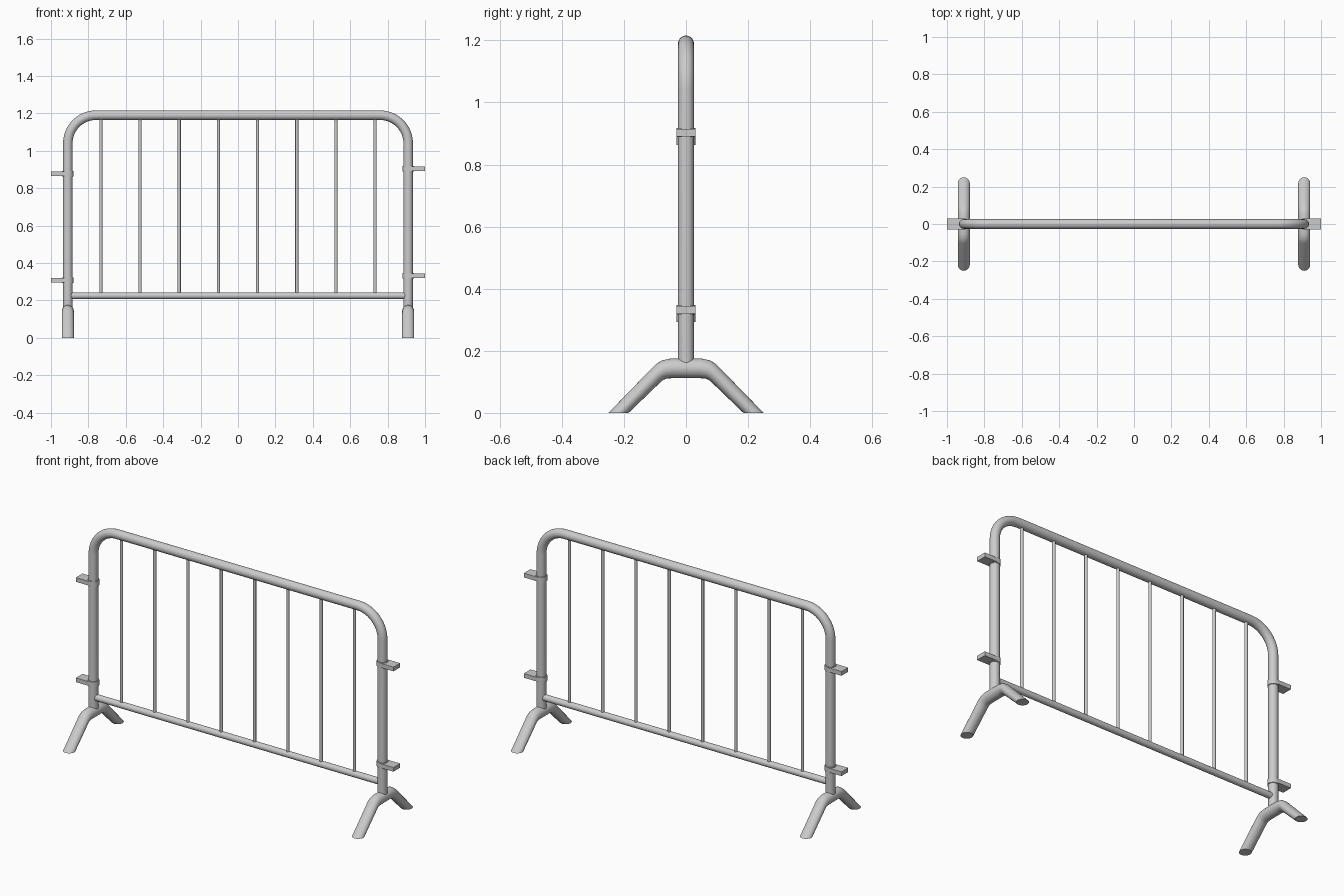
import bpy, math
from mathutils import Vector

if "Cube" in bpy.data.objects:
    bpy.data.objects.remove(bpy.data.objects["Cube"])

POST_X, TUBE_R, SIDES = 0.91, 0.0255, 24


def loft(name, rings, sides=SIDES):
    """Skin elliptical rings given as (centre, half-axis u, half-axis v), capped at both ends."""
    verts, faces = [], []
    for c, u, v in rings:
        for k in range(sides):
            a = 2 * math.pi * k / sides
            verts.append(Vector(c) + Vector(u) * math.cos(a) + Vector(v) * math.sin(a))
    for i in range(len(rings) - 1):
        for k in range(sides):
            n = (k + 1) % sides
            faces.append((i * sides + k, i * sides + n, (i + 1) * sides + n, (i + 1) * sides + k))
    faces.append(tuple(reversed(range(sides))))
    faces.append(tuple(range(len(verts) - sides, len(verts))))
    mesh = bpy.data.meshes.new(name)
    mesh.from_pydata(verts, [], faces)
    ob = bpy.data.objects.new(name, mesh)
    bpy.context.collection.objects.link(ob)
    bpy.context.view_layer.objects.active = ob
    bpy.ops.object.select_all(action='DESELECT')
    ob.select_set(True)
    bpy.ops.object.mode_set(mode='EDIT')
    bpy.ops.mesh.select_all(action='SELECT')
    bpy.ops.mesh.normals_make_consistent(inside=False)
    bpy.ops.object.mode_set(mode='OBJECT')
    bpy.ops.object.shade_smooth_by_angle(angle=math.radians(40))
    return ob


def rod_z(name, x, z0, z1, r, sides=SIDES):
    return loft(name, [((x, 0, z), (r, 0, 0), (0, r, 0)) for z in (z0, z1)], sides)


# Bent tube frame: two posts and a top rail with rounded corners
top_z, bend, steps = 1.19, 0.15, 12
path = [(-POST_X, 0.16, math.pi)]
for cx, start in ((-POST_X + bend, math.pi), (POST_X - bend, math.pi / 2)):
    for i in range(steps + 1):
        a = start - i / steps * math.pi / 2
        path.append((cx + bend * math.cos(a), top_z - bend + bend * math.sin(a), a))
path.append((POST_X, 0.16, 0))
loft("tube_frame", [((x, 0, z), (0, TUBE_R, 0),
                     (TUBE_R * math.cos(a), 0, TUBE_R * math.sin(a))) for x, z, a in path])

# Bottom rail
loft("bottom_rail", [((x, 0, 0.225), (0, 0.018, 0), (0, 0, 0.018)) for x in (-0.9, 0.9)])

# Upright bars
for i in range(8):
    rod_z(f"upright_bar_{i + 1}", (i - 3.5) * 0.2095, 0.225, 1.185, 0.0085, 16)

# Foot outline, outer and inner points (y, z) from the ground to the middle
profile = [((-0.25, 0), (-0.185, 0)), ((-0.105, 0.149), (-0.08, 0.101)),
           ((-0.095, 0.158), (-0.072, 0.107)), ((-0.078, 0.169), (-0.061, 0.111)),
           ((-0.05, 0.175), (-0.04, 0.112))]
profile += [((-o[0], o[1]), (-n[0], n[1])) for o, n in reversed(profile)]

for side, sx, clip_heights in (("left", -1, (0.878, 0.307)), ("right", 1, (0.903, 0.332))):
    # Splayed foot under each post
    x = sx * POST_X
    loft(f"{side}_foot", [((x, (o[0] + n[0]) / 2, (o[1] + n[1]) / 2), (0.032, 0, 0),
                           (0, (o[0] - n[0]) / 2, (o[1] - n[1]) / 2)) for o, n in profile])
    # Connector clips: collar round the post and a flat plate
    for level, z in zip(("upper", "lower"), clip_heights):
        rod_z(f"{side}_{level}_collar", x, z - 0.015, z + 0.015, 0.03)
        bpy.ops.mesh.primitive_cube_add(size=1, location=(sx * (POST_X + 1) / 2, 0, z))
        plate = bpy.context.object
        plate.name = f"{side}_{level}_clip_plate"
        plate.scale = (1 - POST_X, 0.06, 0.024)
